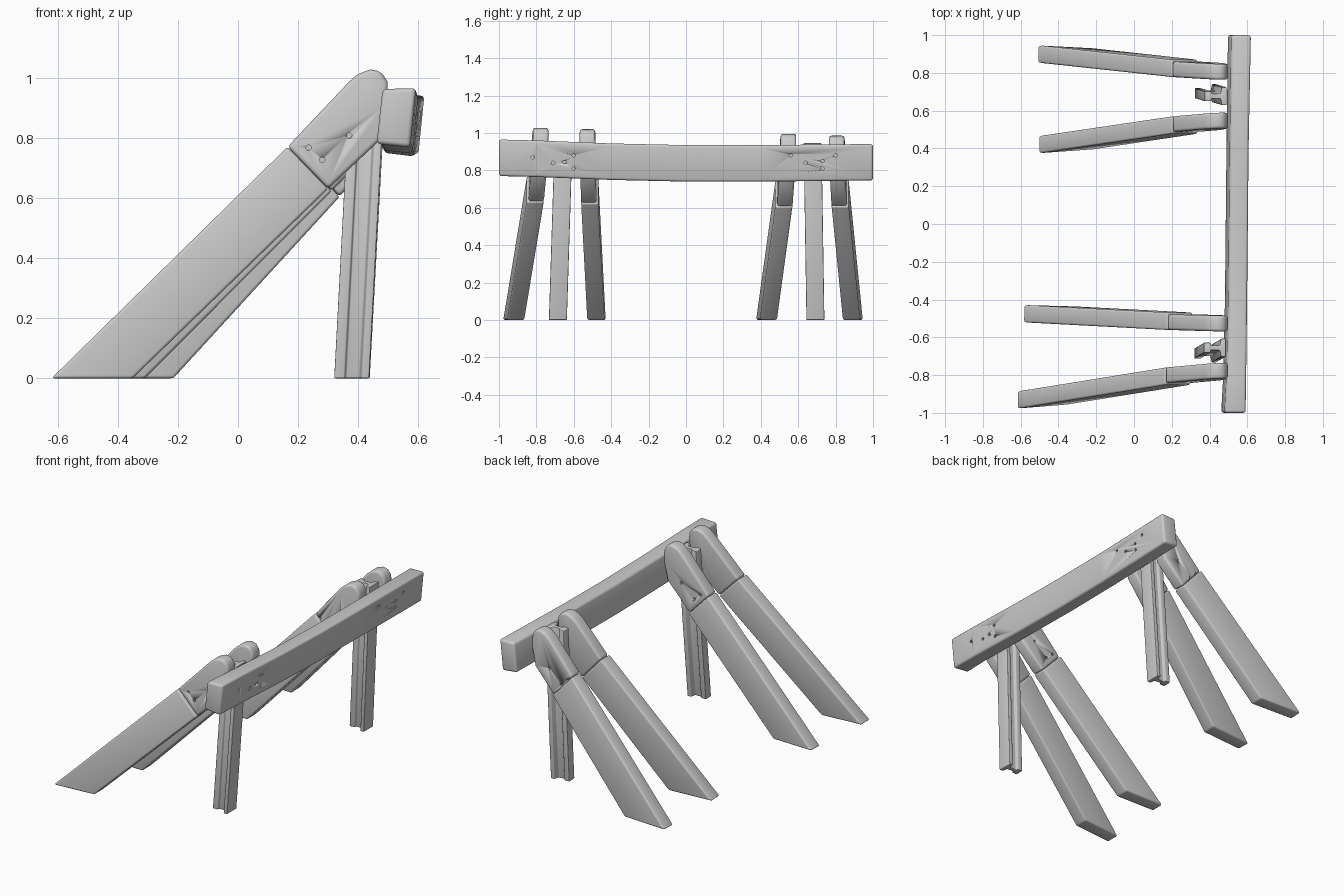
import bpy, bmesh, math
from mathutils import Vector

if "Cube" in bpy.data.objects:
    bpy.data.objects.remove(bpy.data.objects["Cube"])


def make_object(name, bm, bevel=0.0):
    bmesh.ops.recalc_face_normals(bm, faces=bm.faces)
    mesh = bpy.data.meshes.new(name)
    bm.to_mesh(mesh)
    bm.free()
    ob = bpy.data.objects.new(name, mesh)
    bpy.context.collection.objects.link(ob)
    bpy.ops.object.select_all(action='DESELECT')
    ob.select_set(True)
    bpy.context.view_layer.objects.active = ob
    if bevel:
        mod = ob.modifiers.new("worn_edges", 'BEVEL')
        mod.width, mod.segments, mod.limit_method = bevel, 3, 'ANGLE'
        mod.angle_limit = math.radians(35)
        bpy.ops.object.modifier_apply(modifier=mod.name)
    bpy.ops.object.shade_smooth_by_angle(angle=math.radians(35))
    return ob


def loft(name, rings, bevel=0.0):
    """Join matching rings of points into a closed solid."""
    bm = bmesh.new()
    rows = [[bm.verts.new(p) for p in ring] for ring in rings]
    n = len(rows[0])
    for a, b in zip(rows, rows[1:]):
        for i in range(n):
            j = (i + 1) % n
            bm.faces.new((a[i], a[j], b[j], b[i]))
    bm.faces.new(rows[0])
    bm.faces.new(rows[-1][::-1])
    return make_object(name, bm, bevel)


def drill(ob, points, axis, radius=0.009, depth=0.03):
    """Sink small bolt holes into a part."""
    bm = bmesh.new()
    turn = Vector((0, 0, 1)).rotation_difference(Vector(axis)).to_matrix().to_4x4()
    for p in points:
        geo = bmesh.ops.create_cone(bm, cap_ends=True, segments=10, radius1=radius,
                                    radius2=radius, depth=depth, matrix=turn)
        bmesh.ops.translate(bm, verts=geo["verts"], vec=p)
    cutter = make_object("hole_cutter", bm)
    cutter.hide_render = True
    mod = ob.modifiers.new("holes", 'BOOLEAN')
    mod.operation, mod.solver, mod.object = 'DIFFERENCE', 'EXACT', cutter
    bpy.context.view_layer.objects.active = ob
    bpy.ops.object.modifier_apply(modifier=mod.name)
    bpy.data.objects.remove(cutter)


# Rail: a slightly bowed, tilted plank along y
rings = []
for y, xc, zc, hw in [(-1, .528, .868, .056), (-.8, .535, .863, .052), (-.4, .542, .847, .05),
                      (0, .546, .838, .05), (.4, .55, .838, .05), (1, .56, .844, .052)]:
    rings.append([(xc + hw + .008, y, zc + .097), (xc + hw - .012, y, zc - .1),
                  (xc - hw - .012, y, zc - .088), (xc - hw + .008, y, zc + .094)])
rail = loft("rail", rings, 0.014)
spots = [(-.82, .87), (-.71, .84), (-.65, .845), (-.6, .88), (-.6, .81), (.56, .88),
         (.64, .84), (.73, .85), (.73, .81), (.8, .88)]
drill(rail, [(.592 + .008 * y, y, z) for y, z in spots], (1, 0, 0))


# Sloping braces: lower plank plus a slightly thinner head with a rounded top
def along(x, z):
    return (x + z) / math.sqrt(2)


def plank(name, profile, y_at, y_minus, y_plus, bevel):
    sides = [[(x, y_at(along(x, z)) + d, z) for x, z in profile] for d in (y_minus, y_plus)]
    return loft(name, sides, bevel)


HEAD = [(.37, .985), (.40, 1.01), (.44, 1.025), (.475, 1.018), (.497, .985), (.497, .9), (.472, .79)]


def brace(name, tip, heel, top, y_foot, y_head, out):
    dx, dz = (tip + .62) * .33, top - 1.025
    seam = [(.165 + dx, .77 - dx * .4), (.30 + dx, .63 - dx * .7)]
    u0, u1 = along(tip, 0), along(.45, .98)
    us = along(*seam[0])
    y_seam = y_foot + (y_head - y_foot) * .85
    lower = lambda u: y_foot + (y_seam - y_foot) * (u - u0) / (us - u0)
    upper = lambda u: y_seam + (y_head - y_seam) * (u - us) / (u1 - us)
    plank(name + "_lower", [(tip, 0), seam[0], seam[1], (heel, 0)], lower, -.046, .046, .01)
    trim = (-.046, .037) if out > 0 else (-.037, .046)
    head = [seam[0]] + [(x, z + dz) for x, z in HEAD] + [seam[1]]
    ob = plank(name + "_head", head, upper, *trim, .014)
    holes = [(x, z + dz) for x, z in [(.37, .805), (.235, .765), (.28, .725)]]
    drill(ob, [(x, upper(along(x, z)) + .038 * out, z) for x, z in holes], (0, 1, 0))


brace("brace_front_outer", -.62, -.35, 1.027, -.932, -.783, -1)
brace("brace_front_inner", -.585, -.31, 1.02, -.475, -.522, 1)
brace("brace_back_inner", -.505, -.215, .995, .42, .543, -1)
brace("brace_back_outer", -.51, -.215, .985, .90, .81, 1)


# Metal posts: flange, web and thick rear bead, leaning toward the rail
SECTION = [(.058, .048), (.033, .048), (.026, .014), (-.02, .012), (-.024, .027), (-.058, .027)]
SECTION += [(x, -y) for x, y in reversed(SECTION)]


def post(name, foot, head):
    loft(name, [[(cx + x, cy + y, z) for x, y in SECTION]
                for cx, cy, z in ((*foot, 0), (*head, .945))], 0.004)


post("post_front", (.378, -.685), (.428, -.655))
post("post_back", (.38, .692), (.432, .677))
